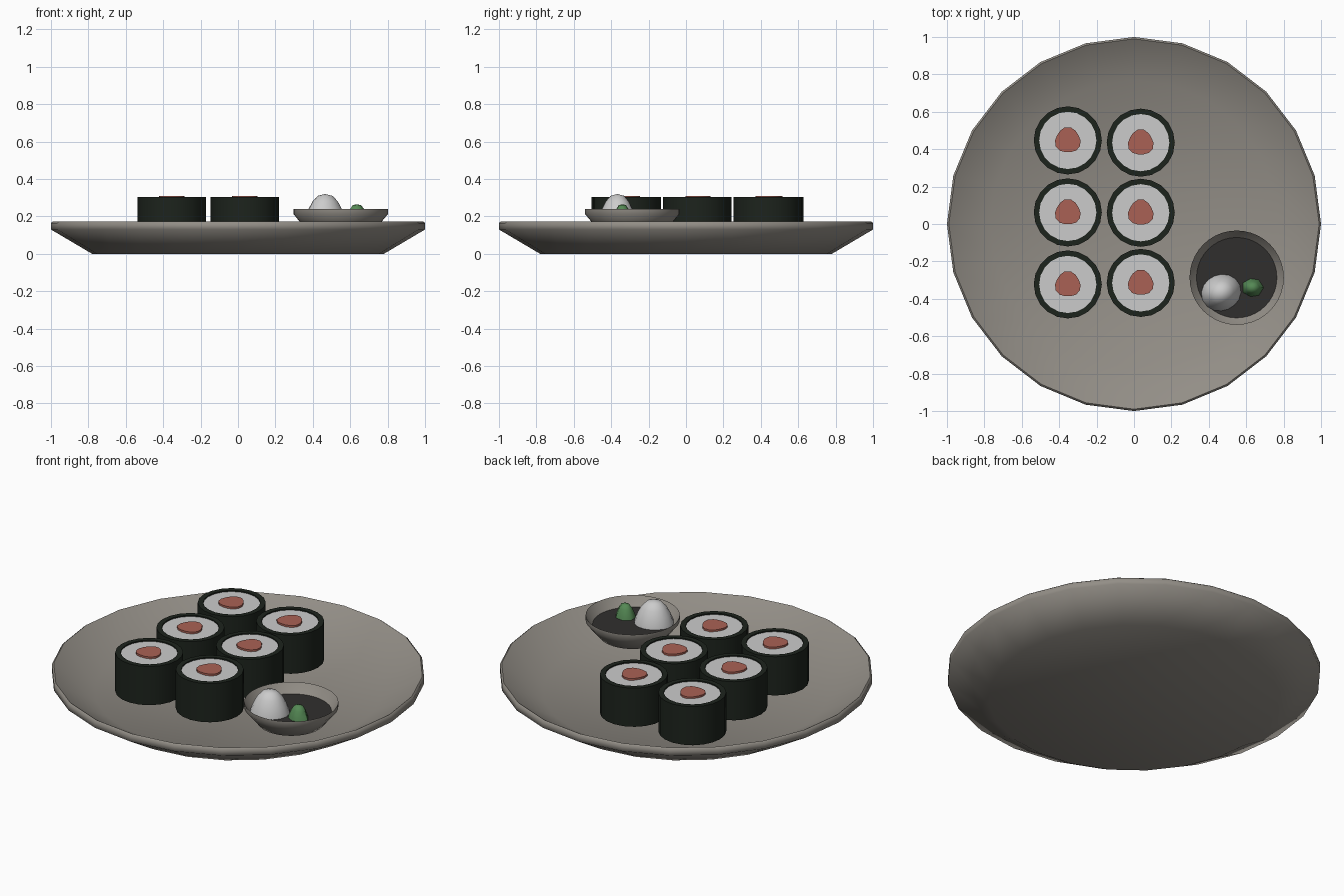
import bpy, bmesh, math

if "Cube" in bpy.data.objects:
    bpy.data.objects.remove(bpy.data.objects["Cube"])


def material(name, rgb):
    m = bpy.data.materials.new(name)
    m.diffuse_color = (*rgb, 1)
    m.use_nodes = True
    m.node_tree.nodes["Principled BSDF"].inputs["Base Color"].default_value = m.diffuse_color
    return m


NORI = material("seaweed", (0.012, 0.017, 0.012))
RICE = material("rice", (0.8, 0.8, 0.8))
FILL = material("filling", (0.40, 0.12, 0.09))
CLAY = material("stoneware", (0.29, 0.27, 0.24))
SOY = material("sauce", (0.03, 0.028, 0.027))
GREEN = material("green_paste", (0.09, 0.25, 0.09))


def lathe(name, profile, sides, mat, at=(0, 0), shape=lambda a: 1.0, turn=0.0, angle=40):
    """Spin an (r, z) profile round z; shape(a) scales the radius by angle."""
    bm = bmesh.new()
    rings = []
    for r, z in profile:
        if r == 0:
            rings.append([bm.verts.new((0, 0, z))] * sides)
            continue
        ring = []
        for i in range(sides):
            a = 2 * math.pi * i / sides + turn
            k = r * shape(a)
            ring.append(bm.verts.new((k * math.cos(a), k * math.sin(a), z)))
        rings.append(ring)
    for lo, hi in zip(rings, rings[1:]):
        for i in range(sides):
            j = (i + 1) % sides
            bm.faces.new(dict.fromkeys((lo[i], lo[j], hi[j], hi[i])))
    bmesh.ops.recalc_face_normals(bm, faces=bm.faces)
    mesh = bpy.data.meshes.new(name)
    bm.to_mesh(mesh)
    bm.free()
    ob = bpy.data.objects.new(name, mesh)
    ob.location = (at[0], at[1], 0)
    bpy.context.collection.objects.link(ob)
    mesh.materials.append(mat)
    bpy.ops.object.select_all(action='DESELECT')
    ob.select_set(True)
    bpy.context.view_layer.objects.active = ob
    bpy.ops.object.shade_smooth_by_angle(angle=math.radians(angle))
    return ob


# Plate: flat foot, flared side, thin rim, shallow dish of even thickness
lathe("plate", [(0, 0), (0.78, 0), (1, 0.13), (1, 0.165), (0.99, 0.173),
                (0.77, 0.045), (0, 0.045)], 24, CLAY, angle=62)


# Six rolls: seaweed wrap, rice, filling
def blob(a):
    return 1 + 0.07 * math.cos(3 * (a - math.pi / 2))


def roll(x, y, n):
    lathe(f"seaweed_wrap_{n}", [(0, 0.077), (0.182, 0.077), (0.182, 0.305),
                                (0.153, 0.305), (0.153, 0.27)], 20, NORI, (x, y))
    lathe(f"rice_{n}", [(0.153, 0.27), (0.153, 0.298), (0, 0.298)], 20, RICE, (x, y))
    lathe(f"filling_{n}", [(0.068, 0.27), (0.068, 0.309), (0, 0.309)],
          14, FILL, (x, y), blob)


n = 1
for x, ys in ((-0.354, (-0.323, 0.062, 0.447)), (0.036, (-0.315, 0.06, 0.435))):
    for y in ys:
        roll(x, y, n)
        n += 1

# Sauce bowl
BOWL = (0.549, -0.287)
lathe("sauce_bowl", [(0, 0.122), (0.178, 0.122), (0.252, 0.212), (0.252, 0.24),
                     (0.213, 0.184), (0.17, 0.145), (0, 0.14)], 40, CLAY, BOWL, angle=60)
lathe("sauce", [(0.216, 0.187), (0, 0.187)], 40, SOY, BOWL)

# Pale mound and green paste in the bowl
lathe("pale_mound", [(0, 0.18), (0.103, 0.18), (0.1, 0.2), (0.085, 0.24), (0.065, 0.28),
                     (0.038, 0.31), (0, 0.32)], 16, RICE, (0.466, -0.367),
      lambda a: 1 + 0.06 * math.cos(2 * (a - 0.4)), angle=60)
lathe("green_paste", [(0, 0.18), (0.056, 0.18), (0.05, 0.205), (0.036, 0.24),
                      (0.022, 0.26), (0, 0.265)], 7, GREEN, (0.634, -0.34),
      lambda a: 1 + 0.1 * math.cos(2 * a), angle=60)
